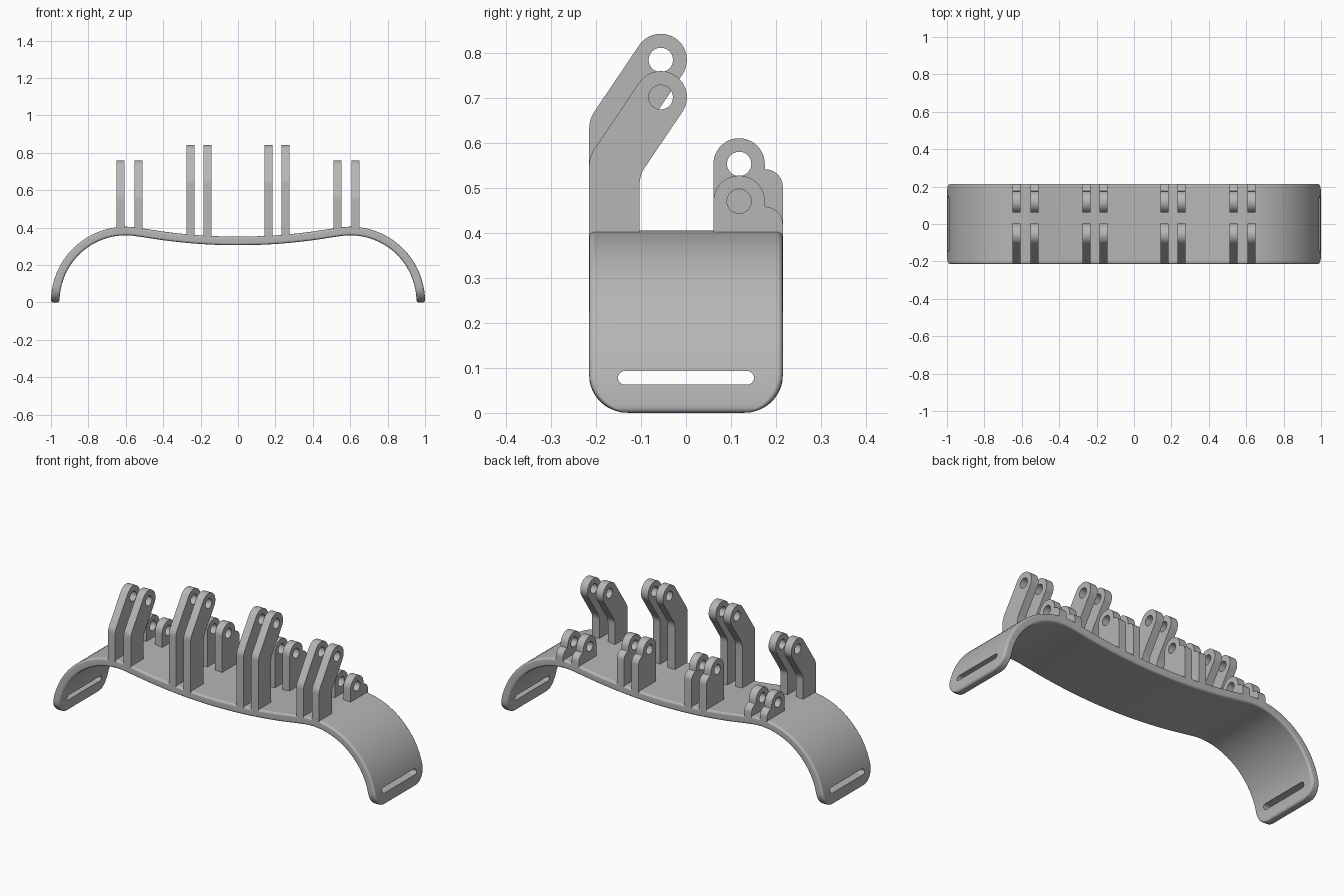
import bpy, bmesh, math
from mathutils import Vector, Matrix

cube = bpy.data.objects.get("Cube")
if cube:
    bpy.data.objects.remove(cube)

grey = bpy.data.materials.new("plain grey")
grey.use_nodes = True
grey.diffuse_color = (0.47, 0.47, 0.47, 1)
grey.node_tree.nodes["Principled BSDF"].inputs["Base Color"].default_value = (0.47, 0.47, 0.47, 1)

HALF_W, THICK, FILLET, CORNER = 0.215, 0.046, 0.012, 0.085
ARC_R, ARC_X, ARC_Z = 0.4, 0.6, 0.005


def smooth(obj):
    bpy.ops.object.select_all(action='DESELECT')
    obj.select_set(True)
    bpy.context.view_layer.objects.active = obj
    bpy.ops.object.shade_smooth_by_angle(angle=math.radians(30))


def add_mesh(name, mesh):
    obj = bpy.data.objects.new(name, mesh)
    bpy.context.collection.objects.link(obj)
    mesh.materials.clear()
    mesh.materials.append(grey)
    return obj


def arc(cy, cz, r, a0, a1, n=16):
    angles = [math.radians(a0 + (a1 - a0) * i / n) for i in range(n + 1)]
    return [(cy + r * math.cos(a), cz + r * math.sin(a)) for a in angles]


def rounded(before, corner, after, size=0.02, n=5):
    """Soft corner between two straight runs."""
    c = Vector(corner)
    p = c + (Vector(before) - c).normalized() * size
    q = c + (Vector(after) - c).normalized() * size
    ts = [i / n for i in range(n + 1)]
    return [tuple(p * (1 - t) ** 2 + c * 2 * t * (1 - t) + q * t * t) for t in ts]


def plate(name, x, half, loops):
    """Plate standing in the YZ plane, cut out from closed loops."""
    curve = bpy.data.curves.new(name, 'CURVE')
    curve.dimensions, curve.fill_mode, curve.extrude = '2D', 'BOTH', half
    for loop in loops:
        s = curve.splines.new('POLY')
        s.points.add(len(loop) - 1)
        for p, (y, z) in zip(s.points, loop):
            p.co = (y, z, 0, 1)
        s.use_cyclic_u = True
    temp = bpy.data.objects.new(name + "_outline", curve)
    bpy.context.collection.objects.link(temp)
    dg = bpy.context.evaluated_depsgraph_get()
    mesh = bpy.data.meshes.new_from_object(temp.evaluated_get(dg))
    bpy.data.objects.remove(temp)
    mesh.transform(Matrix(((0, 0, 1, x), (1, 0, 0, 0), (0, 1, 0, 0), (0, 0, 0, 1))))
    bm = bmesh.new()
    bm.from_mesh(mesh)
    bmesh.ops.remove_doubles(bm, verts=bm.verts, dist=1e-5)
    bmesh.ops.recalc_face_normals(bm, faces=bm.faces)
    bm.to_mesh(mesh)
    bm.free()
    obj = add_mesh(name, mesh)
    smooth(obj)
    return obj


# Curved band: half path of (outer point, normal, distance from the end)
slope, join_x = 0.18, 0.528
half_path = []
for i in range(13):
    x = join_x * i / 13
    k = slope / (2 * join_x)
    half_path.append((Vector((x, 0, 0.352 + k * x * x)),
                      Vector((-2 * k * x, 0, 1)).normalized(), 1))
end_angle = -ARC_Z / ARC_R
mid_r = ARC_R - THICK / 2
join_angle = math.pi / 2 + math.asin(slope)
dists = [CORNER * (1 - math.cos(math.pi / 2 * (1 - i / 10))) for i in range(11)]
start = end_angle + CORNER / mid_r
angles = [join_angle + (start - join_angle) * i / 28 for i in range(28)]
angles += [end_angle + d / mid_r for d in dists]
for a in angles:
    n = Vector((math.cos(a), 0, math.sin(a)))
    half_path.append((Vector((ARC_X, 0, ARC_Z)) + n * ARC_R, n, (a - end_angle) * mid_r))
flip = Vector((-1, 1, 1))
path = [(p * flip, n * flip, d) for p, n, d in reversed(half_path[1:])] + half_path

bm = bmesh.new()
rows = []
for p, n, d in path:
    c = max(CORNER - d, 0)
    f = max(FILLET - d, 0)
    w = HALF_W - CORNER + math.sqrt(max(CORNER ** 2 - c * c, 0))
    t = THICK / 2 - FILLET + math.sqrt(max(FILLET ** 2 - f * f, 0))
    r = min(FILLET, t * 0.9)
    section = []
    for sy, sn, a0 in ((1, 1, 0), (-1, 1, 90), (-1, -1, 180), (1, -1, 270)):
        section += arc(sy * (w - r), sn * (t - r), r, a0, a0 + 90, 4)
    rows.append([bm.verts.new(p + n * (h - THICK / 2) + Vector((0, y, 0))) for y, h in section])
for a, b in zip(rows, rows[1:]):
    for i in range(len(a)):
        j = (i + 1) % len(a)
        bm.faces.new((a[i], a[j], b[j], b[i]))
bm.faces.new(rows[0])
bm.faces.new(rows[-1])
bmesh.ops.recalc_face_normals(bm, faces=bm.faces)
mesh = bpy.data.meshes.new("band")
bm.to_mesh(mesh)
bm.free()
band = add_mesh("band", mesh)

# Strap slots through both ends
slot = arc(0.136, 0.078, 0.015, -90, 90) + arc(-0.136, 0.078, 0.015, 90, 270)
cutter = plate("slot_cutter", 0, 1.2, [slot])
cutter.hide_render = True
cut = band.modifiers.new("slots", 'BOOLEAN')
cut.operation, cut.solver, cut.object = 'DIFFERENCE', 'EXACT', cutter
bpy.context.view_layer.objects.active = band
bpy.ops.object.modifier_apply(modifier=cut.name)
bpy.data.objects.remove(cutter)
smooth(band)
band.modifiers.new("even_shading", 'WEIGHTED_NORMAL').keep_sharp = True


# Lug outlines, placed by the height of the hole
def front_outline(hz, base):
    cy, r, lean = -0.056, 0.058, 56
    u = Vector((math.cos(math.radians(lean)), math.sin(math.radians(lean))))
    head = arc(cy, hz, r, lean - 90, lean + 90, 24)
    low, high = Vector(head[0]), Vector(head[-1])
    back = low - u * ((low.x + 0.103) / u.x)
    front = high - u * ((high.x + HALF_W) / u.x)
    return ([(-0.103, base)] + rounded((-0.103, base), back, low) + head
            + rounded(high, front, (-HALF_W, base)) + [(-HALF_W, base)])


def rear_outline(hz, base):
    cy, r, step = 0.118, 0.057, 0.039
    return ([(HALF_W, base)] + arc(HALF_W - step, hz - 0.051, step, 0, 90, 10)
            + arc(cy, hz, r, 0, 180, 24) + [(cy - r, base)])


# Pairs of drilled lugs, mirrored left and right
for side, s in (("left", 1), ("right", -1)):
    for place, xs, drop, base in (("inner", (0.163, 0.254), 0, 0.34),
                                  ("outer", (0.532, 0.628), 0.083, 0.375)):
        for i, x in enumerate(xs, 1):
            tag = f"{place}_lug_{side}_{i}"
            hz = 0.784 - drop
            plate("front_" + tag, s * x, 0.022,
                  [front_outline(hz, base), arc(-0.056, hz, 0.027, 0, 348.75, 31)])
            hz = 0.553 - drop
            plate("rear_" + tag, s * x, 0.022,
                  [rear_outline(hz, base), arc(0.118, hz, 0.027, 0, 348.75, 31)])
